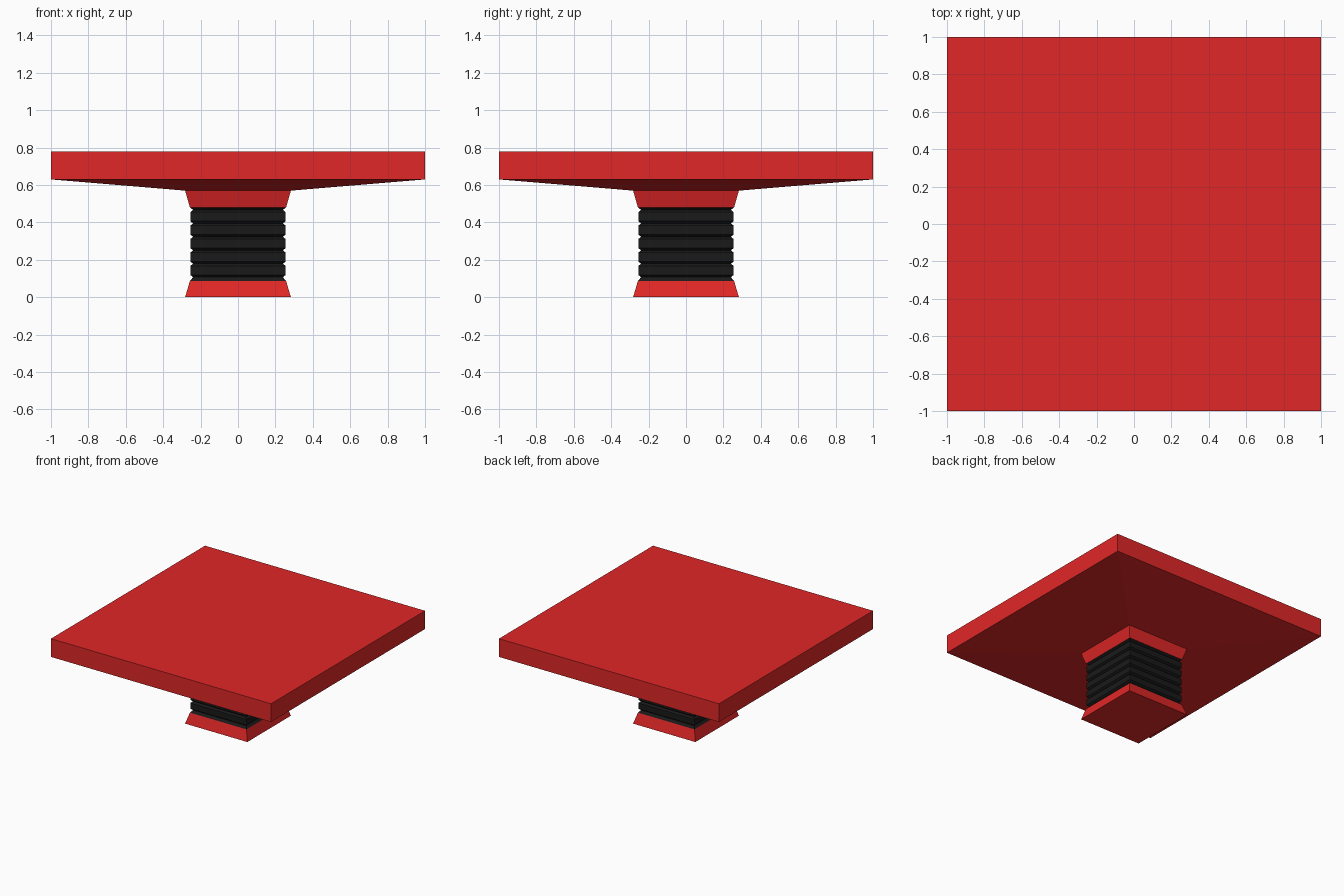
import bpy, bmesh

if "Cube" in bpy.data.objects:
    bpy.data.objects.remove(bpy.data.objects["Cube"])


def material(name, color):
    m = bpy.data.materials.new(name)
    m.diffuse_color = color
    m.use_nodes = True
    m.node_tree.nodes["Principled BSDF"].inputs["Base Color"].default_value = m.diffuse_color
    return m


def square_loft(name, profile, mat):
    """Stack square rings of (half width, z) and cap both ends."""
    bm = bmesh.new()
    rings = [[bm.verts.new((sx * h, sy * h, z))
              for sx, sy in ((-1, -1), (1, -1), (1, 1), (-1, 1))]
             for h, z in profile]
    for a, b in zip(rings, rings[1:]):
        for i in range(4):
            j = (i + 1) % 4
            bm.faces.new((a[i], a[j], b[j], b[i]))
    bm.faces.new(rings[0][::-1])
    bm.faces.new(rings[-1])
    me = bpy.data.meshes.new(name)
    bm.to_mesh(me)
    bm.free()
    me.materials.append(mat)
    ob = bpy.data.objects.new(name, me)
    bpy.context.collection.objects.link(ob)
    return ob


red = material("red_paint", (0.75, 0.02, 0.02, 1))
black = material("black_rubber", (0.01, 0.01, 0.01, 1))

# Tapered foot
square_loft("base", [(0.283, 0), (0.257, 0.087)], red)

# Pleated column: five flat ridges between narrow grooves
pitch, low = 0.072, 0.107
pleats = [(0.257, 0.087)]
for i in range(5):
    z = low + i * pitch
    pleats += [(0.24, z), (0.255, z + 0.012), (0.255, z + pitch - 0.012)]
pleats += [(0.24, low + 5 * pitch), (0.257, 0.48)]
square_loft("bellows", pleats, black)

# Flared collar running into the shallow underside and slab
square_loft("top_plate", [(0.257, 0.48), (0.283, 0.57), (1, 0.63), (1, 0.78)], red)
